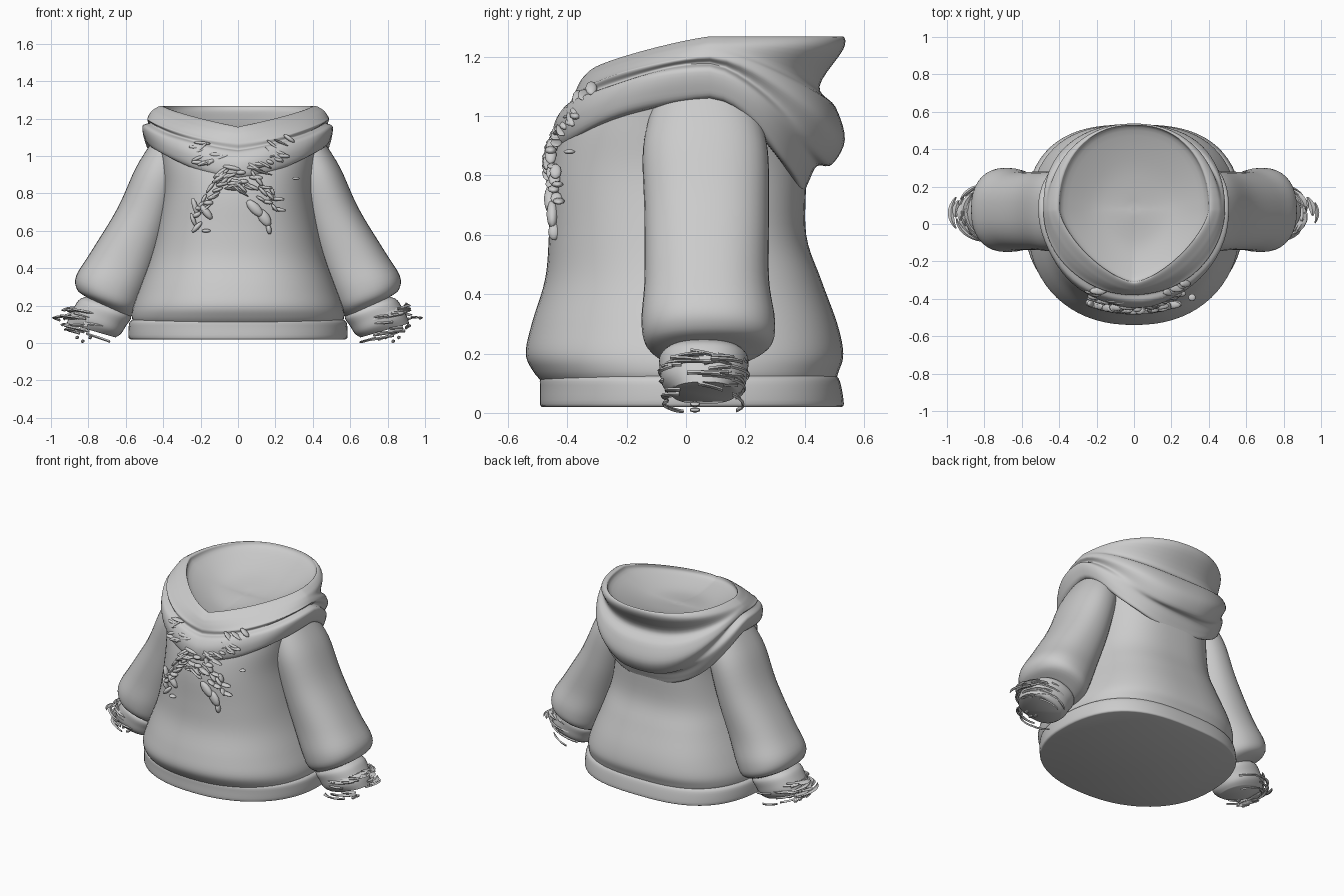
import bpy, bmesh, math, random
from mathutils import Matrix

if "Cube" in bpy.data.objects:
    bpy.data.objects.remove(bpy.data.objects["Cube"])

random.seed(4)
N = 72


def spline(rows, steps):
    """Catmull-Rom interpolation through rows of numbers."""
    out = []
    for i in range(len(rows) - 1):
        p = [rows[max(0, min(len(rows) - 1, i + k))] for k in (-1, 0, 1, 2)]
        for s in range(steps):
            t = s / steps
            out.append([0.5 * (2 * b + (c - a) * t + (2 * a - 5 * b + 4 * c - d) * t * t
                               + (3 * b - a - 3 * c + d) * t ** 3) for a, b, c, d in zip(*p)])
    return out + [list(rows[-1])]


def finish(name, bm, angle=40):
    bmesh.ops.recalc_face_normals(bm, faces=bm.faces)
    me = bpy.data.meshes.new(name)
    bm.to_mesh(me)
    bm.free()
    ob = bpy.data.objects.new(name, me)
    bpy.context.collection.objects.link(ob)
    bpy.ops.object.select_all(action='DESELECT')
    ob.select_set(True)
    bpy.context.view_layer.objects.active = ob
    bpy.ops.object.shade_smooth_by_angle(angle=math.radians(angle))
    return ob


def loft(name, rings, angle=40):
    bm = bmesh.new()
    vs = [[bm.verts.new(p) for p in r] for r in rings]
    for a, b in zip(vs, vs[1:]):
        for i in range(len(a)):
            j = (i + 1) % len(a)
            bm.faces.new((a[i], a[j], b[j], b[i]))
    bm.faces.new(vs[0])
    bm.faces.new(vs[-1])
    return finish(name, bm, angle)


def spow(v, e):
    return math.copysign(abs(v) ** e, v)


angles = [2 * math.pi * i / N for i in range(N)]


def body_ring(z, rx, yf, yb):
    """Oval slice, a little squarer at the back."""
    yc, ry = (yf + yb) / 2, (yb - yf) / 2
    ring = []
    for a in angles:
        e = .9 - .15 * max(0, math.sin(a)) ** .5
        ring.append((rx * spow(math.cos(a), e), yc + ry * spow(math.sin(a), e), z))
    return ring


# torso: z, half width, front y, back y
torso = [(.10, .555, -.48, .50), (.14, .567, -.515, .515), (.20, .56, -.54, .53), (.30, .525, -.52, .51),
         (.45, .47, -.475, .455), (.60, .43, -.462, .405), (.80, .40, -.455, .405),
         (.95, .41, -.42, .40), (1.05, .43, -.36, .39)]
loft("torso", [body_ring(*r) for r in spline(torso, 5)])

# waistband
band = [(.02, .575, -.485, .525), (.03, .585, -.492, .532), (.08, .585, -.492, .525),
        (.115, .578, -.492, .515), (.13, .55, -.48, .50)]
loft("waistband", [body_ring(*r) for r in spline(band, 3)], 60)

# draped hood collar: radius and height at front, side, back, from bowl floor to tucked edge
CY = .08
hood = [(.02, 1.125, .02, 1.125, .02, 1.125),
        (.20, 1.105, .20, 1.14, .22, 1.165),
        (.365, 1.13, .375, 1.225, .42, 1.235),
        (.395, 1.155, .405, 1.268, .45, 1.268),
        (.43, 1.125, .45, 1.25, .45, 1.225),
        (.445, 1.10, .47, 1.23, .37, 1.10),
        (.455, 1.075, .482, 1.21, .425, 1.03),
        (.46, 1.06, .485, 1.195, .455, .92),
        (.46, 1.035, .468, 1.178, .41, .835),
        (.495, 1.02, .508, 1.16, .36, .83),
        (.525, .96, .50, 1.10, .335, .78),
        (.515, .88, .47, 1.06, .315, .74),
        (.44, .89, .38, 1.07, .28, .76)]
rows = spline(hood, 5)
rings = []
for k, (fr, fz, sr, sz, br, bz) in enumerate(rows):
    u = k / (len(rows) - 1)
    ring = []
    for a in angles:
        c, s = math.cos(a), math.sin(a)
        w = abs(s) ** 1.6
        if s < -1e-6:
            # diamond-shaped front that dips to a point
            e, r, z = 1 + .4 * max(0, 1 - abs(u - .25) / .3), fr, fz
            w = .65 * w + .35 * (1 - abs(c))
        else:
            e, r, z = .95 - .17 * u, br, bz
            w = abs(s) ** 1.35
        fold = .006 * math.sin(7 * a + 14 * u) * max(0, u - .4)
        ring.append(((sr + fold) * spow(c, e), CY + (r + fold) * spow(s, e), sz + (z - sz) * w + fold))
    rings.append(ring)
loft("hood_collar", rings, 60)

# sleeves and cuffs: inner x, z, outer x, z, half depth, centre y
sleeve = [(.25, 1.0, .45, 1.09, .17, .06), (.30, .84, .545, .94, .21, .065), (.36, .62, .645, .72, .21, .07),
          (.43, .41, .785, .49, .21, .07), (.49, .26, .865, .36, .225, .075), (.53, .18, .86, .285, .21, .075),
          (.575, .14, .81, .245, .14, .06)]
cuff = [(.57, .15, .80, .25, .13, .06), (.575, .125, .845, .235, .15, .06), (.60, .09, .875, .195, .148, .06),
        (.625, .05, .90, .15, .14, .06), (.655, .03, .915, .105, .11, .06)]


def tube_ring(ix, iz, ox, oz, h, yc, side):
    return [(side * ((ix + ox) / 2 + (ox - ix) / 2 * spow(math.cos(a), .9)),
             yc + h * spow(math.sin(a), .85),
             (iz + oz) / 2 + (oz - iz) / 2 * spow(math.cos(a), .9)) for a in angles[::2]]


for side, word in ((1, "right"), (-1, "left")):
    loft("sleeve_" + word, [tube_ring(*r, side) for r in spline(sleeve, 5)], 60)
    loft("cuff_" + word, [tube_ring(*r, side) for r in spline(cuff, 4)], 60)

    # frayed threads: thin level arcs stacked round the cuff
    bm = bmesh.new()
    for k in range(34):
        z = .13 if k == 0 else random.uniform(.05, .2)
        t = max(0, min(1, (z - .03) / .18))
        cx, rx = .78 - .02 * t, .13 + .015 * t
        peak = max(0, 1 - abs(z - .125) / .07)
        grow = .072 if k == 0 else random.uniform(-.01, .01 + .05 * peak)
        a0 = 0 if k == 0 else random.gauss(0, .8)
        span, wd = random.uniform(.5, 1.2), random.uniform(.01, .022)
        tilt = random.uniform(-.02, .02)
        prev = None
        for i in range(9):
            q = i / 8
            a = a0 + span * (q - .5)
            w = wd * math.sin(math.pi * (.08 + .84 * q))
            zz = z + tilt * (q - .5) + .03 * math.cos(a) - .025
            cur = []
            for dr, dz in ((-w, 0), (0, .007), (w, 0), (0, -.007)):
                g = grow + dr
                cur.append(bm.verts.new((side * min(1, cx + (rx + g) * math.cos(a)),
                                         .06 + (.135 + g * .5) * math.sin(a), max(0, zz + dz))))
            if prev:
                for m in range(4):
                    n = (m + 1) % 4
                    bm.faces.new((prev[m], prev[n], cur[n], cur[m]))
            else:
                bm.faces.new(cur)
            prev = cur
        bm.faces.new(prev)
    # stray flecks below the cuff
    for x, z in ((.83, .01), (.86, .03), (.79, .03)):
        bmesh.ops.create_icosphere(bm, subdivisions=1, radius=1, matrix=Matrix.Translation((side * x, .03, z))
                                   @ Matrix.Diagonal((.012, .02, .01, 1)))
    finish("cuff_fray_" + word, bm)


def front_y(x, z):
    """Approximate chest and collar surface for placing the lacing."""
    y = -.455 if z < .88 else -.455 + (z - .88) * .42
    return y + .75 * x * x


# ragged neck lacing: slivers crossing at the chest and trailing into two ends
bm = bmesh.new()


def sliver(x, z, length, thick, roll):
    m = (Matrix.Translation((x, front_y(x, z) - .01, z)) @ Matrix.Rotation(roll, 4, 'Y')
         @ Matrix.Diagonal((length, .02, thick, 1)))
    bmesh.ops.create_icosphere(bm, subdivisions=2, radius=1, matrix=m)


for side in (1, -1):
    for i in range(24):
        t = i / 23
        sliver(side * (.25 * (1 - t) + random.uniform(-.05, .03)), 1.05 - .21 * t + random.uniform(-.05, .05),
               random.uniform(.025, .055), random.uniform(.006, .013), side * random.uniform(-.2, .8))
    for i in range(14):
        t = i / 13
        sliver(side * (.06 + .16 * t), .86 - .13 * t + random.uniform(-.05, .06),
               random.uniform(.025, .045), random.uniform(.008, .014), side * random.uniform(.0, 1.1))
for x, z, l, h, roll in ((-.22, .62, .04, .014, -.8), (-.17, .70, .05, .02, .9), (-.23, .73, .05, .015, 1.3),
                         (.09, .72, .06, .028, .8), (.14, .67, .055, .03, 1.0), (.165, .61, .03, .014, 1.4),
                         (-.17, .60, .025, .01, 0), (-.24, .66, .04, .012, 1.2), (.31, .88, .02, .008, 0)):
    sliver(x, z, l, h, roll)
finish("neck_lacing", bm, 60)
